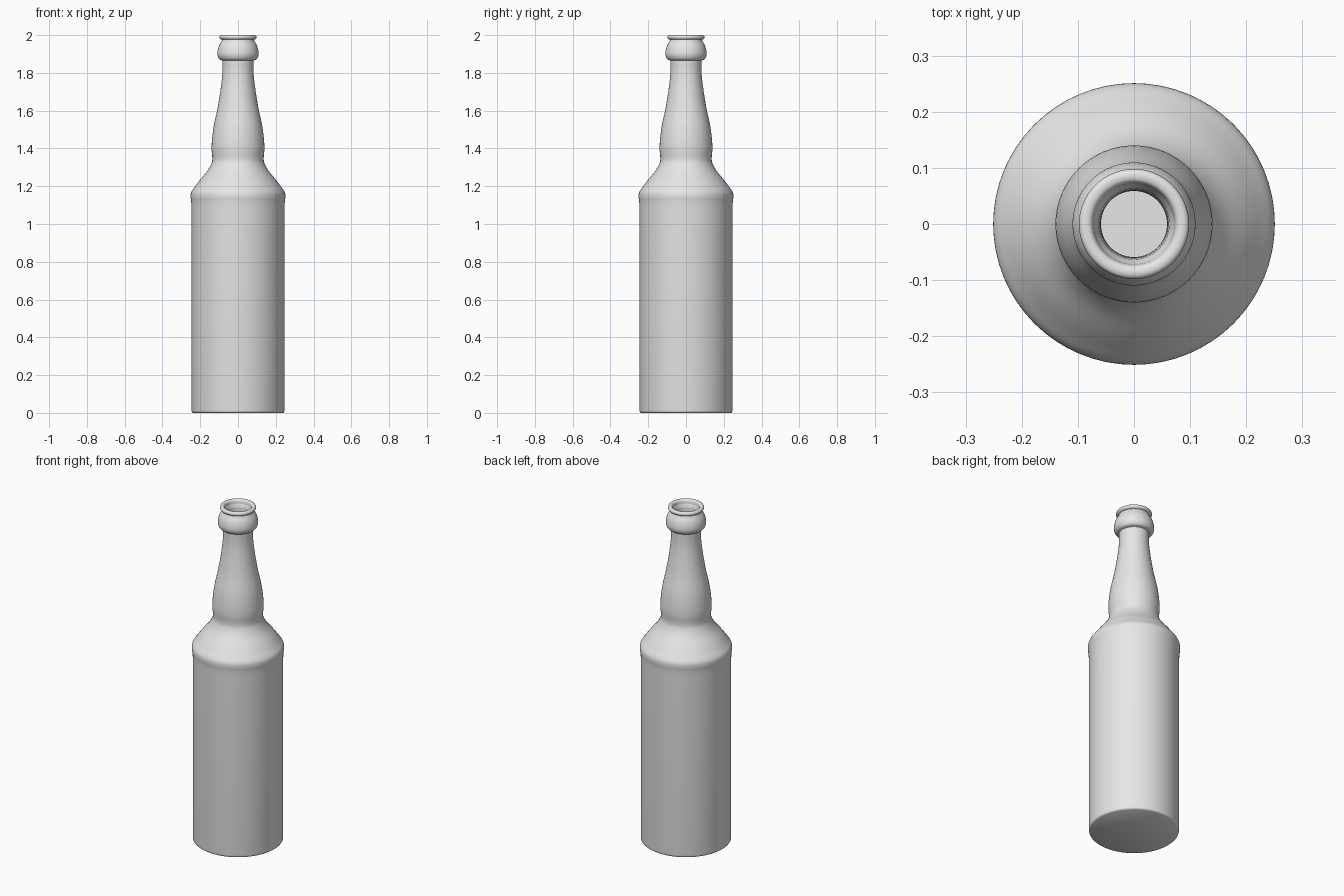
import bpy, bmesh, math
from mathutils import Vector

SIDES = 64

cube = bpy.data.objects.get("Cube")
if cube:
    bpy.data.objects.remove(cube, do_unlink=True)


def make_material(name, colour):
    mat = bpy.data.materials.new(name)
    mat.use_nodes = True
    mat.diffuse_color = colour
    mat.node_tree.nodes["Principled BSDF"].inputs["Base Color"].default_value = colour
    return mat


def smooth_path(points, steps=4):
    """Run a Catmull-Rom curve through (radius, height) points."""
    pts = [Vector(p) for p in points]
    path = [pts[0]]
    for i in range(len(pts) - 1):
        a, b, c, d = pts[max(i - 1, 0)], pts[i], pts[i + 1], pts[min(i + 2, len(pts) - 1)]
        for s in range(1, steps + 1):
            t = s / steps
            path.append(0.5 * (2 * b + (c - a) * t + (2 * a - 5 * b + 4 * c - d) * t ** 2
                               + (3 * b - a - 3 * c + d) * t ** 3))
    return path


def lathe(name, profile, mat):
    """Turn a profile about z and close both ends with a disc."""
    bm = bmesh.new()
    rings = []
    for r, z in profile:
        rings.append([bm.verts.new((r * math.cos(k * math.tau / SIDES),
                                    r * math.sin(k * math.tau / SIDES), z))
                      for k in range(SIDES)])
    for low, high in zip(rings, rings[1:]):
        for k in range(SIDES):
            n = (k + 1) % SIDES
            bm.faces.new((low[k], low[n], high[n], high[k]))
    bm.faces.new(rings[0][::-1])
    bm.faces.new(rings[-1])
    mesh = bpy.data.meshes.new(name)
    bm.to_mesh(mesh)
    bm.free()
    mesh.materials.append(mat)
    obj = bpy.data.objects.new(name, mesh)
    bpy.context.collection.objects.link(obj)
    bpy.ops.object.select_all(action="DESELECT")
    obj.select_set(True)
    bpy.context.view_layer.objects.active = obj
    bpy.ops.object.shade_smooth_by_angle(angle=math.radians(40))
    return obj


# Straight body with a small rounded foot
foot = smooth_path([(0.238, 0), (0.244, 0.005), (0.246, 0.015)], 3)
# Shoulder bead, sloping shoulder and bulged neck
shoulder = smooth_path([(0.246, 1.09), (0.248, 1.12), (0.251, 1.145), (0.247, 1.17),
                        (0.226, 1.2), (0.2, 1.235), (0.163, 1.28), (0.141, 1.32),
                        (0.136, 1.35), (0.14, 1.41), (0.13, 1.51), (0.111, 1.6),
                        (0.097, 1.68), (0.086, 1.76), (0.082, 1.81), (0.082, 1.865)])
# Collar, lip and mouth
collar = smooth_path([(0.088, 1.867), (0.1, 1.873), (0.109, 1.893), (0.108, 1.918),
                      (0.101, 1.943), (0.089, 1.965), (0.085, 1.976)])
lip = smooth_path([(0.092, 1.978), (0.098, 1.986), (0.096, 1.996), (0.088, 2.0),
                   (0.078, 1.998), (0.073, 1.99), (0.071, 1.975)])
# Hollow inside, down to the floor
bore = smooth_path([(0.063, 1.965), (0.06, 1.9), (0.06, 1.8), (0.075, 1.68),
                    (0.108, 1.51), (0.118, 1.41), (0.116, 1.34), (0.143, 1.27),
                    (0.205, 1.2), (0.226, 1.14), (0.224, 1.08)])
inside_floor = [(0.224, 0.04), (0.215, 0.025)]

glass = make_material("plain_grey", (0.8, 0.8, 0.8, 1))
lathe("bottle", foot + shoulder + collar + lip + bore + inside_floor, glass)
